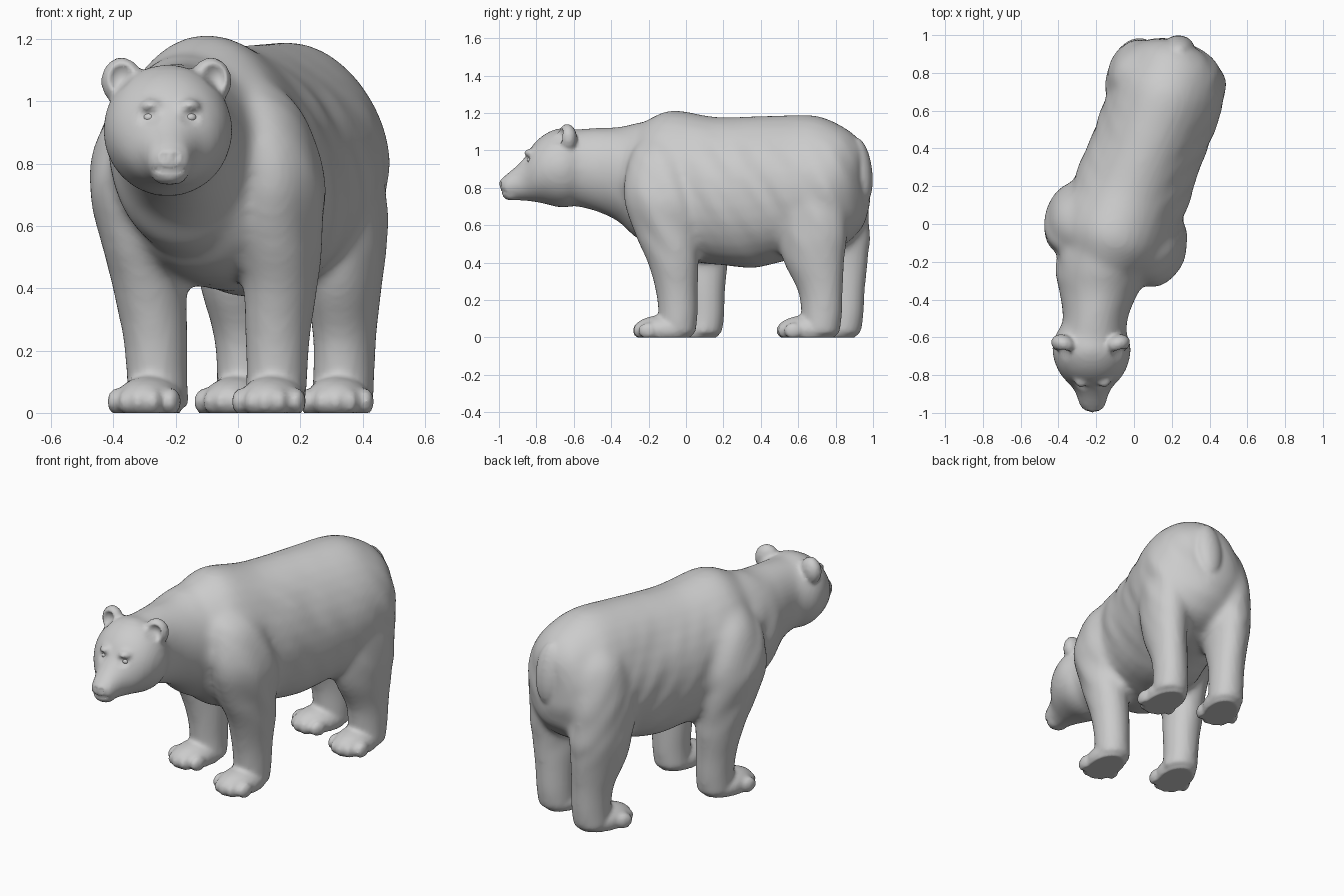
import bpy, bmesh, math
from mathutils import Vector as V, Matrix, noise

if "Cube" in bpy.data.objects:
    bpy.data.objects.remove(bpy.data.objects["Cube"])

X, Z = V((1, 0, 0)), V((0, 0, 1))
ORIGIN = V((-.078, 0, 0))          # the trunk runs diagonally; the head looks straight ahead
FWD, LEFT = V((-.348, -.937, 0)), V((.937, -.348, 0))
HEAD_X = -.225


def local(u, s, z):
    return ORIGIN + LEFT * u + FWD * s + Z * z


def loft(bm, rings, a, b, n=32, sub=4, egg=0.0):
    """Closed tube through rings (centre, radius_a, radius_b), smoothly interpolated."""
    keys = [V((*c, ra, rb)) for c, ra, rb in rings]
    pts = []
    for i in range(len(keys) - 1):
        p0, p1 = keys[max(i - 1, 0)], keys[i]
        p2, p3 = keys[i + 1], keys[min(i + 2, len(keys) - 1)]
        for k in range(sub):
            t = k / sub
            pts.append(p1 + (p2 - p0) * (t / 2) + (p0 * 2 - p1 * 5 + p2 * 4 - p3) * (t * t / 2)
                       + (p1 * 3 - p0 - p2 * 3 + p3) * (t ** 3 / 2))
    pts.append(keys[-1])
    loops = []
    for p in pts:
        c, loop = V(p[:3]), []
        for j in range(n):
            w = 2 * math.pi * j / n
            ca, sa = math.cos(w), math.sin(w)
            loop.append(bm.verts.new(c + a * (p[3] * ca * (1 - egg * sa)) + b * (p[4] * sa)))
        loops.append(loop)
    for l0, l1 in zip(loops, loops[1:]):
        for j in range(n):
            bm.faces.new((l0[j], l0[(j + 1) % n], l1[(j + 1) % n], l1[j]))
    bm.faces.new(loops[0])
    bm.faces.new(loops[-1])


def ball(bm, c, r, rot=Matrix()):
    m = Matrix.Translation(c) @ rot @ Matrix.Diagonal((*r, 1))
    bmesh.ops.create_icosphere(bm, subdivisions=3, radius=1, matrix=m)


def span(x, y, top, bot, hw):
    return (x, y, (top + bot) / 2), hw, (top - bot) / 2


def fuse(ob, voxel, iterations):
    bpy.context.view_layer.objects.active = ob
    m = ob.modifiers.new("fuse", 'REMESH')
    m.mode, m.voxel_size = 'VOXEL', voxel
    bpy.ops.object.modifier_apply(modifier=m.name)
    m = ob.modifiers.new("soften", 'SMOOTH')
    m.factor, m.iterations = .5, iterations
    bpy.ops.object.modifier_apply(modifier=m.name)


def to_object(bm, name):
    bmesh.ops.recalc_face_normals(bm, faces=bm.faces)
    me = bpy.data.meshes.new(name)
    bm.to_mesh(me)
    bm.free()
    ob = bpy.data.objects.new(name, me)
    bpy.context.collection.objects.link(ob)
    return ob


bm = bmesh.new()

# trunk: y, top, bottom, half width
trunk = [(.955, .99, .66, .075), (.925, 1.04, .58, .17), (.85, 1.115, .5, .26), (.7, 1.185, .44, .30),
         (.5, 1.187, .40, .30), (.35, 1.182, .37, .30), (.15, 1.18, .39, .31),
         (-.06, 1.215, .42, .31), (-.17, 1.18, .47, .275), (-.25, 1.13, .56, .21)]
loft(bm, [span(ORIGIN.x + .371 * y, y, t, b, w) for y, t, b, w in trunk], LEFT, Z, egg=.06)

# neck
loft(bm, [span(-.13, -.1, 1.17, .5, .26), span(-.165, -.25, 1.15, .52, .25), span(-.185, -.36, 1.125, .62, .21),
          span(-.205, -.5, 1.12, .68, .172), span(-.22, -.64, 1.11, .71, .18)], X, Z)

# head and muzzle
head = [(-.54, 1.08, .74, .16), (-.61, 1.11, .7, .2), (-.68, 1.12, .695, .208), (-.76, 1.085, .715, .187),
        (-.82, 1.03, .725, .15), (-.86, .965, .73, .11), (-.91, .915, .73, .083),
        (-.96, .875, .74, .072), (-.99, .85, .76, .05)]
loft(bm, [span(HEAD_X + (y + .68) * -.02, y, t, b, w) for y, t, b, w in head], X, Z)

# legs: sideways, forward, z, side radius, forward radius
front_leg = [(.2, -.02, .01, .1, .105), (.205, -.03, .12, .098, .107), (.21, -.025, .25, .104, .115),
             (.225, -.01, .4, .116, .14), (.24, .025, .55, .125, .172), (.258, .06, .75, .128, .195),
             (.215, .075, .95, .112, .165), (.14, .08, 1.08, .07, .11)]
rear_leg = [(.165, -.815, .01, .1, .105), (.165, -.826, .12, .098, .112), (.17, -.82, .25, .1, .124),
            (.18, -.787, .4, .115, .168), (.185, -.775, .55, .13, .193), (.187, -.758, .75, .128, .195),
            (.155, -.755, .95, .115, .16), (.11, -.75, 1.06, .07, .1)]
for side in (1, -1):
    for leg, off in ((front_leg, 0), (rear_leg, -.026)):
        loft(bm, [(local(side * u + off, s, z), ra, rb) for u, s, z, ra, rb in leg], LEFT, FWD)

body = to_object(bm, "bear_body")
fuse(body, .02, 7)

# faint slanting fur folds on the flanks
bm = bmesh.new()
bm.from_mesh(body.data)
bm.normal_update()
for v in bm.verts:
    c = v.co
    if c.y > -.45 and .3 < c.z < 1.15:
        fade = min(1, (c.y + .45) * 4) * min(1, (c.z - .3) * 4, (1.15 - c.z) * 6)
        q = V((c.x * 4, (c.y + .6 * c.z) * 11, c.z * 4))
        v.co = c + v.normal * (noise.noise(q) * .009 * fade)

# paws, ears, tail and nose
paws = [((.122, -.05), (.09, -.245)), ((-.265, .09), (-.315, -.1)),
        ((.325, .72), (.315, .53)), ((.03, .83), (-.04, .66))]
for a, b in paws:
    a, b = V((*a, 0)), V((*b, 0))
    f = (b - a).normalized()
    s = V((-f.y, f.x, 0))
    rot = Matrix.Rotation(math.atan2(s.y, s.x), 4, 'Z')
    ball(bm, a + f * .07 + Z * .04, (.106, .165, .08), rot)
    for i in range(-2, 3):
        ball(bm, a + f * (.19 - .012 * i * i) + s * (.046 * i) + Z * .036, (.027, .05, .043), rot)
for side in (1, -1):
    ball(bm, (HEAD_X - .005 + side * .143, -.635, 1.065), (.068, .05, .077),
         Matrix.Rotation(side * .3, 4, 'Z'))
    ball(bm, (-.219 + side * .06, -.825, .985), (.038, .04, .025))     # brows
ball(bm, (.235, .93, .89), (.085, .066, .18), Matrix.Rotation(.12, 4, 'X'))
ball(bm, (-.219, -.972, .822), (.046, .028, .03))
ball(bm, (-.219, -.93, .757), (.056, .048, .025))
bm.to_mesh(body.data)
bm.free()
fuse(body, .0125, 2)

# dents: ear cups, eye sockets, nostrils, mouth; centre, radii, depth along +y
dents = []
for side in (1, -1):
    dents += [((HEAD_X + side * .15, -.685, 1.075), (.042, .05, .05), .035),
              ((-.219 + side * .066, -.86, .95), (.036, .06, .03), .012),
              ((-.219 + side * .02, -1, .823), (.014, .04, .012), .016),
              ((-.219 + side * .03, -.975, .779), (.04, .05, .01), .01)]
bm = bmesh.new()
bm.from_mesh(body.data)
for v in bm.verts:
    if v.co.y < -.6:
        for c, r, d in dents:
            q = sum(((v.co[k] - c[k]) / r[k]) ** 2 for k in range(3))
            if q < 1:
                v.co.y += d * (1 - q)
                break
    v.co.z = max(v.co.z, 0.0)     # flat soles
for f in bm.faces:
    f.smooth = True
bm.to_mesh(body.data)
bm.free()

# eyes
for side, name in ((1, "eye_left"), (-1, "eye_right")):
    bm = bmesh.new()
    ball(bm, (-.219 + side * .066, -.832, .948), (.02, .018, .015))
    to_object(bm, name).data.shade_smooth()
